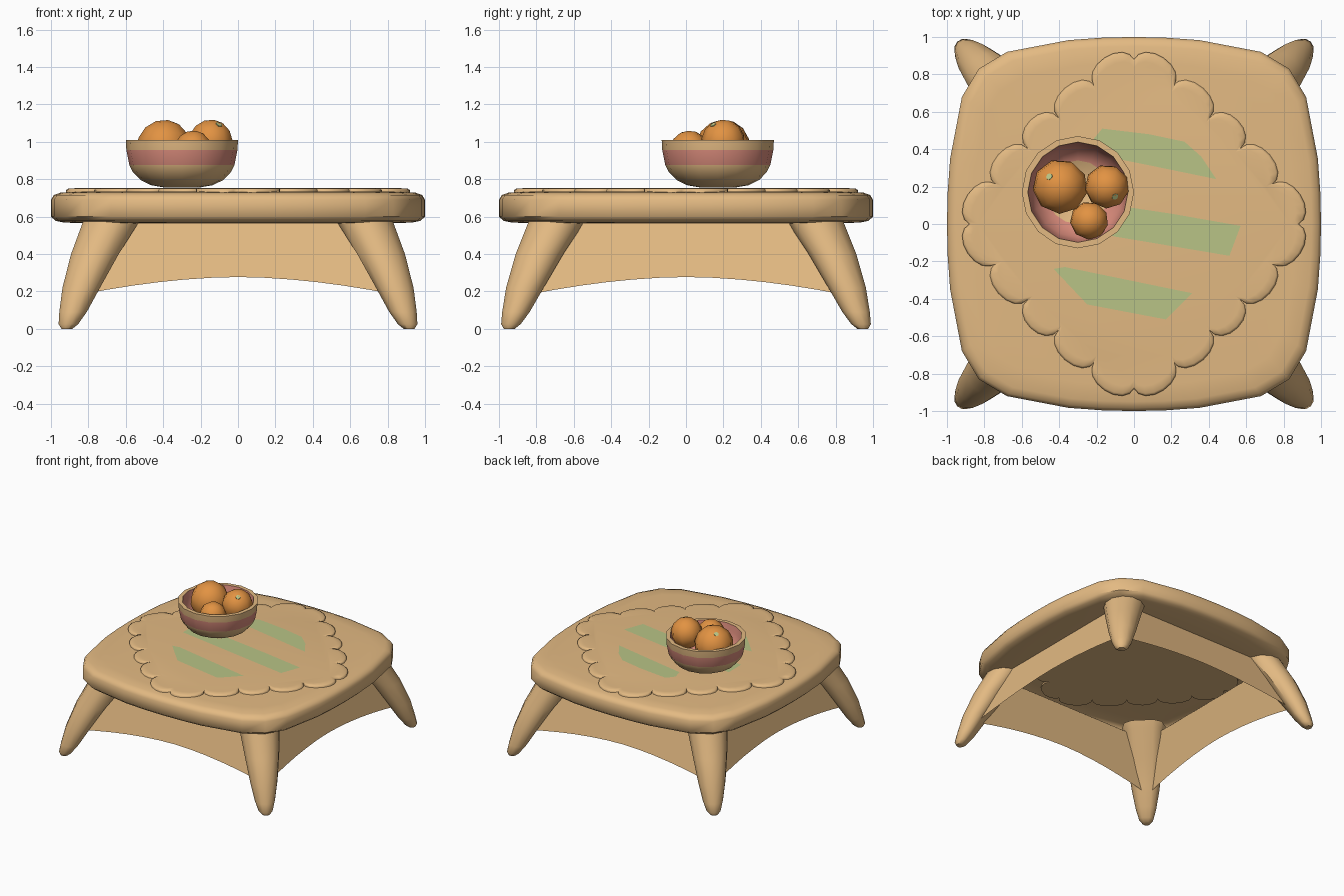
import bpy, bmesh, math
from mathutils import Vector

if "Cube" in bpy.data.objects:
    bpy.data.objects.remove(bpy.data.objects["Cube"])

def material(name, col):
    m = bpy.data.materials.new(name)
    m.diffuse_color = (*col, 1)
    m.use_nodes = True
    m.node_tree.nodes["Principled BSDF"].inputs["Base Color"].default_value = m.diffuse_color
    return m

TAN = material("tan wood", (0.77, 0.49, 0.225))
PINK = material("dusty pink", (0.70, 0.26, 0.20))
ORANGE = material("fruit orange", (0.76, 0.29, 0.055))
GREEN = material("soft green", (0.48, 0.55, 0.24))

def make(name, verts, faces, mats, smooth=40, recalc=True):
    me = bpy.data.meshes.new(name)
    me.from_pydata([tuple(v) for v in verts], [], faces)
    for m in mats:
        me.materials.append(m)
    bm = bmesh.new()
    bm.from_mesh(me)
    if recalc:
        bmesh.ops.recalc_face_normals(bm, faces=bm.faces)
    bm.to_mesh(me)
    bm.free()
    ob = bpy.data.objects.new(name, me)
    bpy.context.collection.objects.link(ob)
    if smooth:
        bpy.ops.object.select_all(action='DESELECT')
        ob.select_set(True)
        bpy.context.view_layer.objects.active = ob
        bpy.ops.object.shade_smooth_by_angle(angle=math.radians(smooth))
    return ob

def loft(name, rings, mats, cap_start=True, cap_end=True, smooth=40):
    """Skin a list of equal-length rings."""
    n = len(rings[0])
    verts = [v for r in rings for v in r]
    faces = [(k*n + i, k*n + (i+1) % n, (k+1)*n + (i+1) % n, (k+1)*n + i)
             for k in range(len(rings)-1) for i in range(n)]
    if cap_start:
        faces.append(tuple(reversed(range(n))))
    if cap_end:
        faces.append(tuple(range(len(verts)-n, len(verts))))
    return make(name, verts, faces, mats, smooth)

def four_way(quadrant):
    """Rotate a quarter outline around the z axis."""
    out = []
    for q in range(4):
        for x, y in quadrant:
            for _ in range(q):
                x, y = -y, x
            out.append((x, y))
    return out

def clamp(v, m):
    return max(-m, min(m, v))

# Table top: hollow pillow-edged shell, open underneath inside the aprons
TOP = 0.73   # half width between apron tops
outline = four_way([(1, 0), (0.996, 0.17), (0.983, 0.35), (0.92, 0.68), (0.83, 0.83), (0.68, 0.92),
                    (0.35, 0.983), (0.17, 0.996)])
rings = [[(clamp(x, TOP), clamp(y, TOP), 0.563) for x, y in outline]]
for s, z in [(0.93, 0.568), (0.975, 0.577), (1, 0.60), (1, 0.69), (0.985, 0.715), (0.95, 0.728), (0.86, 0.734)]:
    rings.append([(x*s, y*s, z) for x, y in outline])
loft("table_top", rings, [TAN], cap_start=False, smooth=50)

# Four splayed tapering legs, rounded outside and flat on the inner side
leg_rings = [(0.66, 0.164, 0.62), (0.68, 0.155, 0.57), (0.765, 0.132, 0.40), (0.838, 0.104, 0.22),
             (0.882, 0.076, 0.09), (0.907, 0.054, 0.025), (0.915, 0.03, 0.0)]
for sx, sy, label in [(-1, -1, "front_left"), (1, -1, "front_right"), (-1, 1, "back_left"), (1, 1, "back_right")]:
    rings = []
    for c, r, z in leg_rings:
        cy = c + 0.03 * (1 - z)
        ring = []
        for i in range(12):
            a = math.tau*(i+0.5)/12
            dx, dy = math.cos(a), math.sin(a)
            depth = (dx + dy)/math.sqrt(2)
            push = max(0, -0.7 - depth)/math.sqrt(2)
            ring.append((sx*(c + r*(dx + push)), sy*(cy + r*(dy + push)), z))
        rings.append(ring)
    loft(label + "_leg", rings, [TAN], smooth=45)

# Four leaning aprons with arched lower edges
N = 12
for q, label in enumerate(["front", "right", "back", "left"]):
    verts, faces = [], []
    for i in range(N + 1):
        t = 2*i/N - 1
        z = 0.277 - 0.095*abs(t)**1.8
        for x, y, zz in [(0.845*t, -(TOP + (0.565 - z)*0.30), z), (TOP*t, -TOP, 0.565)]:
            for _ in range(q):
                x, y = -y, x
            verts.append((x, y, zz))
    for i in range(N):
        faces.append((2*i, 2*i+2, 2*i+3, 2*i+1))
    make(label + "_apron", verts, faces, [TAN], recalc=False)

# Scalloped mat with a softened edge: an arc bulging between each pair of notches
notches = four_way([(0.88, 0), (0.74, 0.21), (0.57, 0.405), (0.405, 0.57), (0.21, 0.74)])
def scallops(inset):
    edge = []
    for i, p in enumerate(notches):
        a, b = Vector(p), Vector(notches[(i+1) % len(notches)])
        a, b = a*(1 - inset), b*(1 - inset)
        mid, half = (a+b)/2, (b-a)/2
        out = Vector((half.y, -half.x)).normalized()
        for k in range(8):
            th = math.pi * k/8
            edge.append(mid - half*math.cos(th)*(1 + 0.1*math.sin(th)) + out*(0.095 - inset*0.3)*math.sin(th))
    return edge
loft("scalloped_mat", [[(p.x, p.y, z) for p in scallops(d)]
                       for d, z in [(0, 0.722), (0, 0.742), (0.012, 0.750), (0.05, 0.752)]], [TAN], smooth=70)

# Painted stripes lying on the mat
stripes = [[(-0.22, 0.45), (-0.17, 0.51), (0.08, 0.48), (0.27, 0.44), (0.36, 0.36), (0.44, 0.24), (0.1, 0.31),
            (-0.2, 0.37)],
           [(-0.5, 0.16), (0.2, 0.055), (0.57, -0.01), (0.51, -0.17), (-0.5, 0.0)],
           [(-0.43, -0.24), (-0.37, -0.23), (0.31, -0.37), (0.17, -0.51), (-0.25, -0.43)]]
for i, s in enumerate(stripes):
    make(f"mat_stripe_{i+1}", [(x, y, 0.7535) for x, y in s], [tuple(reversed(range(len(s))))], [GREEN],
         smooth=0, recalc=False)

# Bowl: lathed profile; outside band and inner wall are pink
BX, BY, S = -0.3, 0.17, 16
profile = [(0.09, 0.755), (0.165, 0.768), (0.22, 0.795), (0.262, 0.838), (0.281, 0.876), (0.297, 0.957), (0.30, 1.01),
           (0.268, 1.01), (0.26, 0.96), (0.24, 0.875), (0.17, 0.81)]
bowl = loft("bowl", [[(BX + r*math.cos(math.tau*i/S), BY + r*math.sin(math.tau*i/S), z) for i in range(S)]
                     for r, z in profile], [TAN, PINK], smooth=50)
for p in bowl.data.polygons:
    r = math.hypot(p.center.x - BX, p.center.y - BY)
    inside = 7*S <= p.index < 10*S
    if inside or (0.876 < p.center.z < 0.957 and r > 0.26):
        p.material_index = 1

# Fruit, each a low-poly ball; two carry a small green stem spot
fruits = [("large_fruit", (-0.395, 0.20, 0.97), 0.148, (-0.06, 0.055)),
          ("medium_fruit", (-0.145, 0.20, 1.0), 0.119, (0.045, -0.055)),
          ("small_fruit", (-0.24, 0.018, 0.957), 0.103, None)]
for name, c, r, spot in fruits:
    bpy.ops.mesh.primitive_uv_sphere_add(segments=9, ring_count=7, radius=r, location=c, rotation=(0.1, 0.12, 0.3))
    ob = bpy.context.object
    ob.name = name
    ob.data.materials.append(ORANGE)
    bpy.ops.object.shade_smooth_by_angle(angle=math.radians(70))
    if spot:
        n = Vector((spot[0], spot[1], math.sqrt(r*r - spot[0]**2 - spot[1]**2))).normalized()
        bpy.ops.mesh.primitive_cylinder_add(vertices=8, radius=0.018, depth=0.009, location=Vector(c) + n*r*0.95,
                                            rotation=n.to_track_quat('Z', 'Y').to_euler())
        bpy.context.object.name = name + "_stem_spot"
        bpy.context.object.data.materials.append(GREEN)
